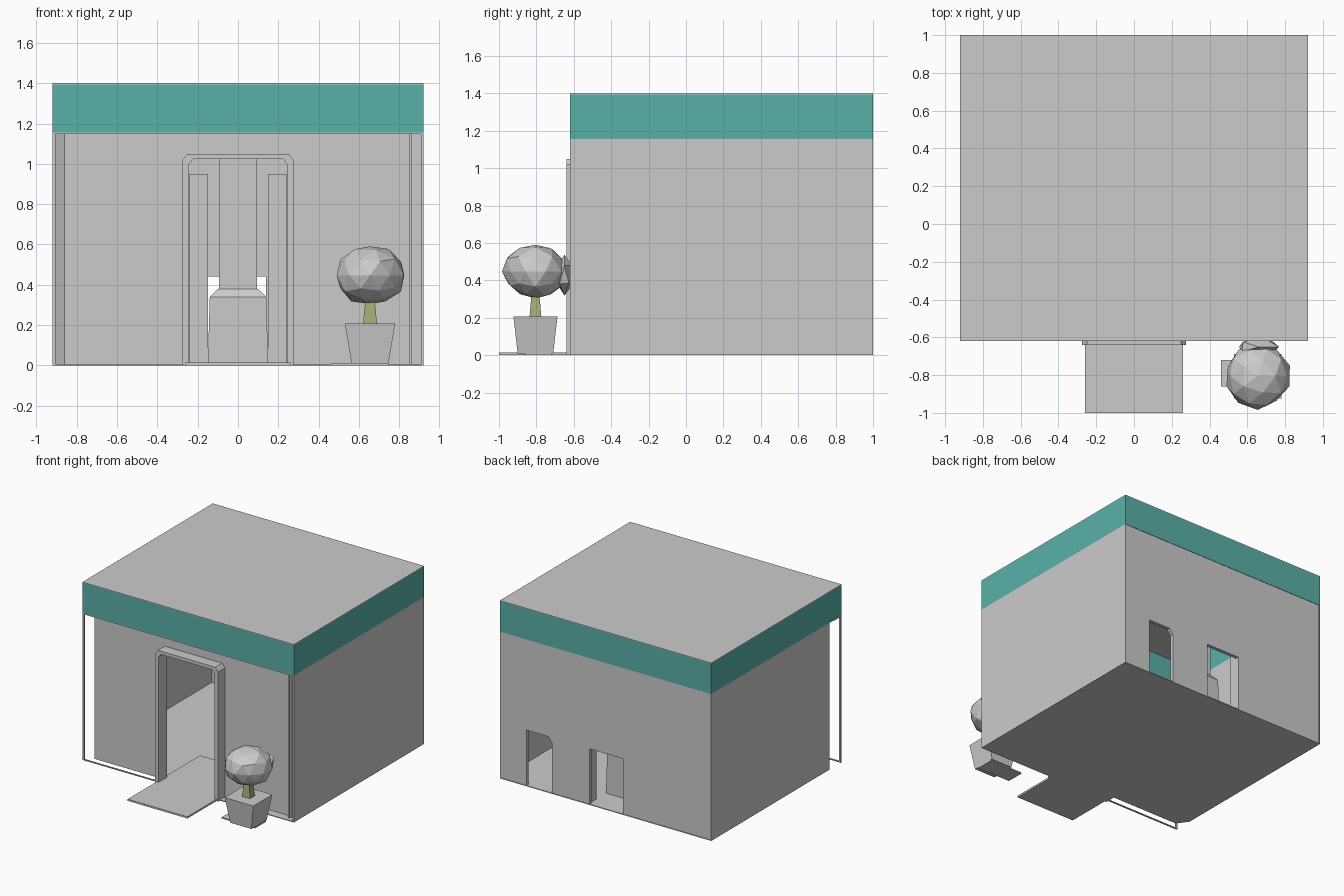
import bpy, bmesh, random
from mathutils import Vector

if "Cube" in bpy.data.objects:
    bpy.data.objects.remove(bpy.data.objects["Cube"])

random.seed(4)


def material(name, rgb):
    m = bpy.data.materials.new(name)
    m.diffuse_color = (*rgb, 1)
    m.use_nodes = True
    m.node_tree.nodes["Principled BSDF"].inputs["Base Color"].default_value = m.diffuse_color
    return m


teal = material("teal_paint", (0.10, 0.44, 0.40))
olive = material("olive_bark", (0.38, 0.42, 0.18))


def finish(name, bm, mat=None):
    bmesh.ops.recalc_face_normals(bm, faces=bm.faces)
    me = bpy.data.meshes.new(name)
    bm.to_mesh(me)
    bm.free()
    ob = bpy.data.objects.new(name, me)
    bpy.context.collection.objects.link(ob)
    if mat:
        me.materials.append(mat)
    return ob


def prism(name, pts, lo, hi, plane="xy", mat=None):
    """Extrude a 2D outline: 'xy' runs along z, 'xz' runs along y."""
    bm = bmesh.new()
    put = (lambda a, b, h: (a, b, h)) if plane == "xy" else (lambda a, b, h: (a, h, b))
    face = bm.faces.new([bm.verts.new(put(a, b, lo)) for a, b in pts])
    geo = bmesh.ops.extrude_face_region(bm, geom=[face])["geom"]
    move = Vector(put(0, 0, hi - lo))
    bmesh.ops.translate(bm, vec=move, verts=[g for g in geo if isinstance(g, bmesh.types.BMVert)])
    return finish(name, bm, mat)


def box(name, x0, x1, y0, y1, z0, z1, mat=None):
    return prism(name, [(x0, y0), (x1, y0), (x1, y1), (x0, y1)], z0, z1, "xy", mat)


def frustum(name, centre, bottom, top, z0, z1, mat=None):
    """Square block whose half sizes differ at bottom and top."""
    bm = bmesh.new()
    rings = []
    for (hx, hy), z in ((bottom, z0), (top, z1)):
        rings.append([bm.verts.new((centre[0] + sx * hx, centre[1] + sy * hy, z))
                      for sx, sy in ((-1, -1), (1, -1), (1, 1), (-1, 1))])
    bm.faces.new(rings[0])
    bm.faces.new(rings[1])
    for i in range(4):
        j = (i + 1) % 4
        bm.faces.new((rings[0][i], rings[0][j], rings[1][j], rings[1][i]))
    return finish(name, bm, mat)


def foliage(name, centre, radii, jitter, sub=2):
    bm = bmesh.new()
    bmesh.ops.create_icosphere(bm, subdivisions=sub, radius=1)
    for v in bm.verts:
        k = 1 + random.uniform(-jitter, jitter)
        v.co = Vector(c + r * a * k for c, r, a in zip(centre, radii, v.co))
    return finish(name, bm)


X, F, B, T = 0.92, -0.62, 1.0, 1.4    # half width, front, back, top
BAND, WALL = 1.155, -0.555            # fascia bottom, recessed front wall

# Roof and coloured fascia band
box("roof", -X, X, F, B, T - 0.006, T)
e = 0.008
box("fascia_front", -X, X, F, F + e, BAND, T - 0.006, teal)
box("fascia_back", -X, X, B - e, B, BAND, T - 0.006, teal)
for side, s in (("left", -1), ("right", 1)):
    a, b = sorted((s * X, s * (X - e)))
    box("fascia_" + side, a, b, F + e, B - e, BAND, T - 0.006, teal)
box("front_soffit", -X, X, F, WALL + 0.03, BAND - 0.006, BAND)

# Front wall with doorway
prism("front_wall", [(-0.86, 0), (-0.245, 0), (-0.245, 1.025), (0.245, 1.025), (0.245, 0),
                     (0.86, 0), (0.86, BAND), (-0.86, BAND)], WALL, WALL + 0.015, "xz")

# Side walls: left one stops short behind the free corner post
prism("left_wall", [(-X, B), (-X, -0.47), (-0.86, WALL), (-0.85, WALL + 0.015),
                    (-X + 0.012, -0.46), (-X + 0.012, B)], 0, BAND)
box("right_wall", X - 0.012, X, F, B, 0, BAND)
box("right_front_return", 0.85, 0.862, F + 0.03, WALL, 0, BAND)
box("left_corner_post", -X, -X + 0.014, F, F + 0.014, 0, BAND)
box("front_sill", -X, -0.26, F, F + 0.01, 0, 0.008)

# Back wall with two low openings
prism("back_wall", [(-X, 0), (-0.15, 0), (-0.15, 0.44), (0.14, 0.44), (0.14, 0), (0.47, 0),
                    (0.47, 0.40), (0.50, 0.44), (0.69, 0.44), (0.69, 0), (X, 0),
                    (X, BAND), (-X, BAND)], B - 0.03, B - 0.003, "xz")

# Floor and entrance ramp
prism("floor", [(-X, B), (-X, -0.47), (-0.86, WALL), (-0.26, WALL), (-0.26, F),
                (X, F), (X, B)], 0, 0.006)
box("entrance_ramp", -0.26, 0.26, -1.0, -0.10, 0, 0.014)

# Door frame with clipped corners
outer = [(-0.275, 0), (-0.275, 1.02), (-0.25, 1.05), (0.25, 1.05), (0.275, 1.02), (0.275, 0)]
inner = [(0.242, 0), (0.242, 1.0), (0.222, 1.024), (-0.222, 1.024), (-0.242, 1.0), (-0.242, 0)]
prism("door_frame", outer + inner, -0.64, WALL + 0.02, "xz")

# Console inside: wide base, sloped shoulder, tall column
frustum("console_base", (0, 0.68), (0.15, 0.10), (0.14, 0.10), 0.006, 0.34)
frustum("console_shoulder", (0, 0.68), (0.14, 0.10), (0.10, 0.07), 0.34, 0.38)
box("console_column", -0.095, 0.095, 0.61, 0.75, 0.38, BAND)
for side, s in (("left", -1), ("right", 1)):
    a, b = sorted((s * 0.15, s * 0.24))
    box("back_pilaster_" + side, a, b, B - 0.10, B - 0.03, 0.006, 0.95)

# Potted plant beside the door
pc = (0.655, -0.805)
frustum("plant_pot", pc, (0.092, 0.095), (0.125, 0.118), 0.01, 0.208)
frustum("plant_trunk", pc, (0.035, 0.032), (0.022, 0.02), 0.2, 0.34, olive)
foliage("plant_crown", (0.655, -0.805, 0.447), (0.172, 0.172, 0.147), 0.055)
foliage("plant_back_leaves", (0.66, -0.65, 0.43), (0.12, 0.05, 0.11), 0.08, 1)
box("plant_base_plate", 0.46, 0.75, -0.86, -0.72, 0, 0.01)
